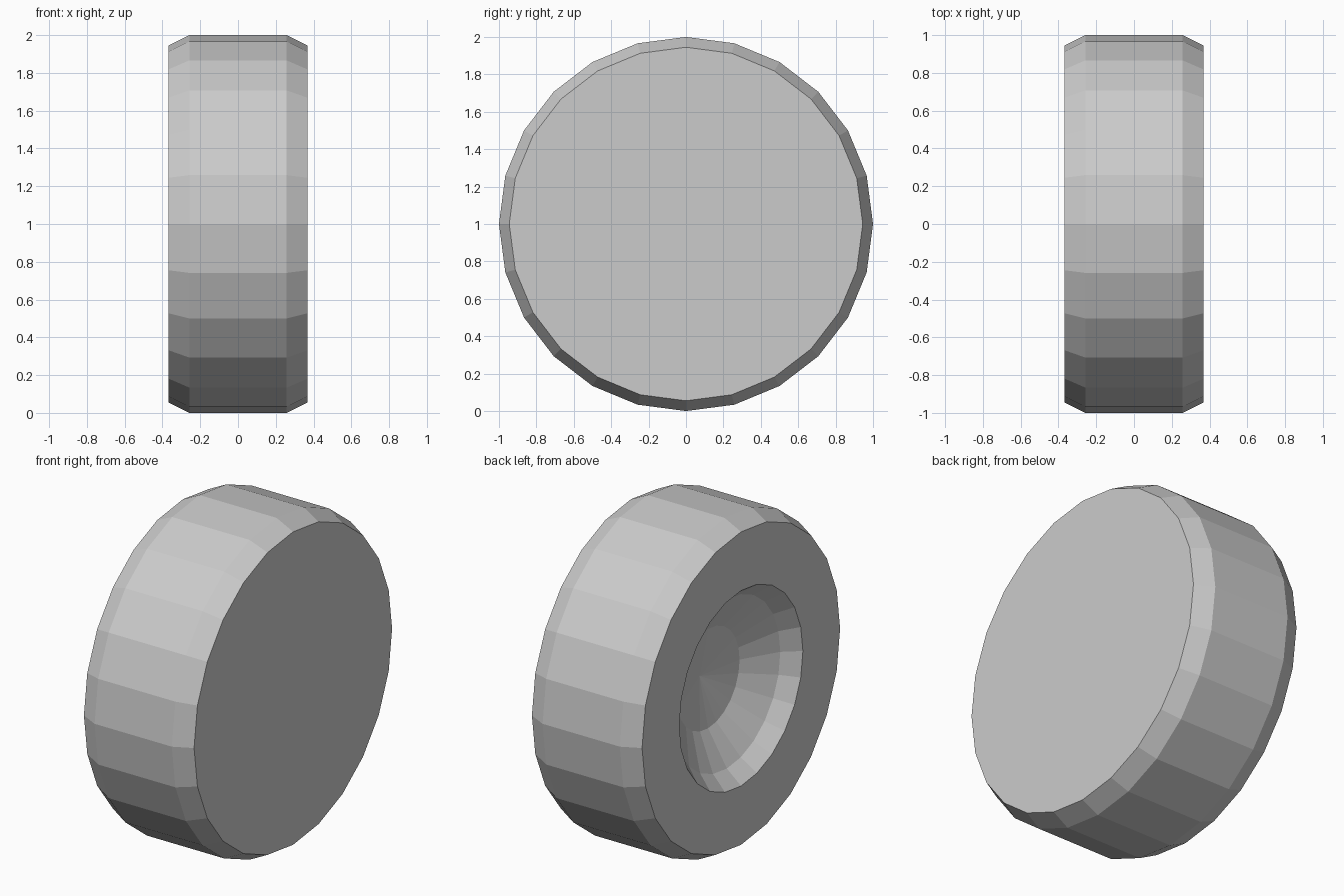
import bpy, bmesh
from math import sin, cos, pi

if "Cube" in bpy.data.objects:
    bpy.data.objects.remove(bpy.data.objects["Cube"])

SIDES = 24
# (x, radius) stations from the solid +x face, over the tread, to the dished -x face
PROFILE = [(0.368, 0.945), (0.258, 1.0), (-0.258, 1.0), (-0.368, 0.945),
           (-0.368, 0.59), (-0.273, 0.51), (-0.148, 0.30)]
DISH_CENTRE_X = -0.09

bm = bmesh.new()


def ring(x, r):
    return [bm.verts.new((x, r * sin(2 * pi * i / SIDES), 1 + r * cos(2 * pi * i / SIDES)))
            for i in range(SIDES)]


# Tread, chamfers and dish walls
rings = [ring(x, r) for x, r in PROFILE]
for a, b in zip(rings, rings[1:]):
    for i in range(SIDES):
        j = (i + 1) % SIDES
        bm.faces.new((a[i], a[j], b[j], b[i]))

# Flat outer face
bm.faces.new(rings[0])

# Shallow cone at the bottom of the dish
tip = bm.verts.new((DISH_CENTRE_X, 0, 1))
for i in range(SIDES):
    bm.faces.new((rings[-1][i], rings[-1][(i + 1) % SIDES], tip))

bmesh.ops.recalc_face_normals(bm, faces=bm.faces)
mesh = bpy.data.meshes.new("wheel")
bm.to_mesh(mesh)
bm.free()
wheel = bpy.data.objects.new("wheel", mesh)
bpy.context.collection.objects.link(wheel)
